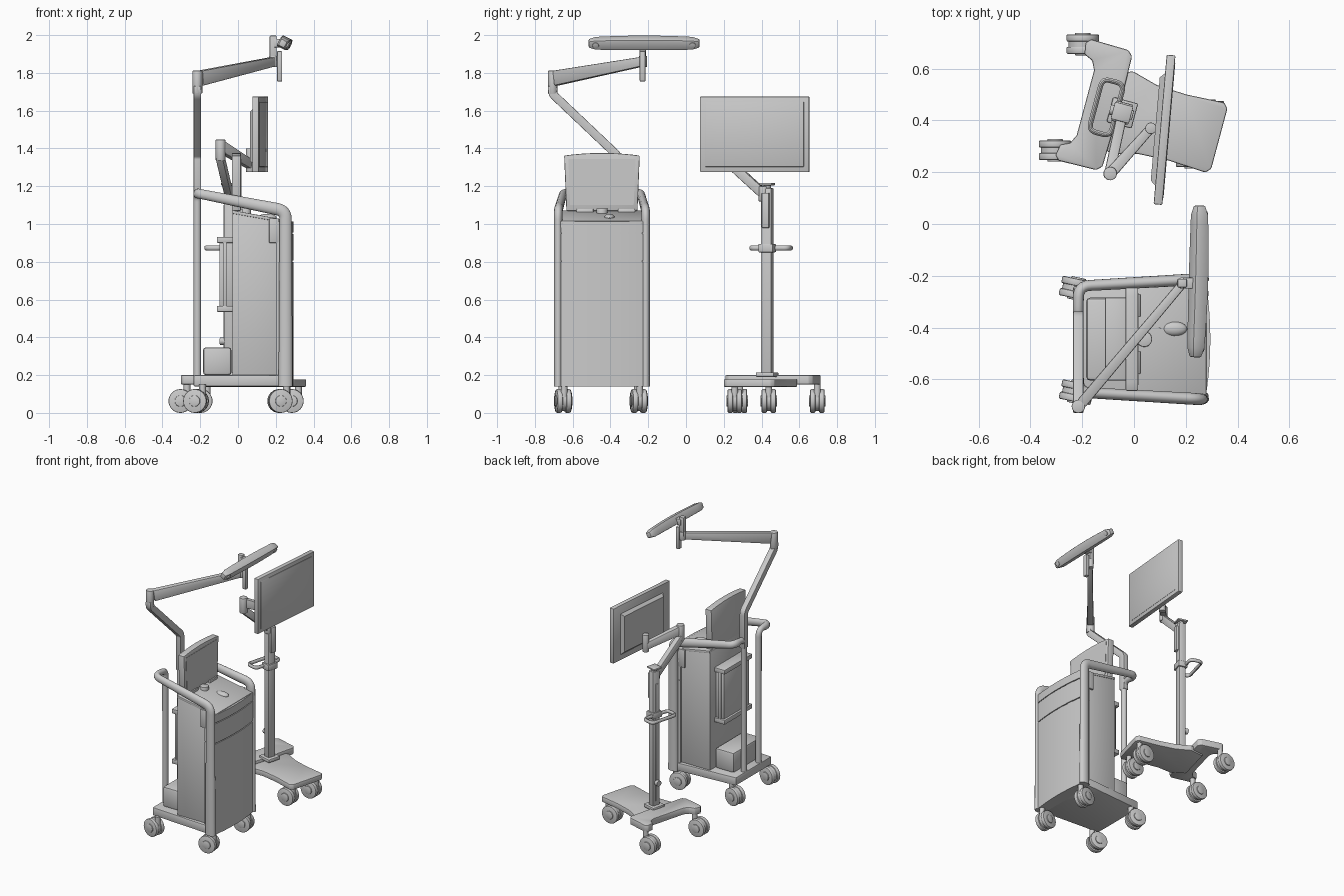
import bpy, bmesh, math
from mathutils import Vector as V, Matrix as M

if "Cube" in bpy.data.objects:
    bpy.data.objects.remove(bpy.data.objects["Cube"])

def finish(name, bm, bevel=0, mat=None):
    bmesh.ops.recalc_face_normals(bm, faces=bm.faces)
    if bevel:
        edges = [e for e in bm.edges if len(e.link_faces) == 2 and e.calc_face_angle() > 0.6]
        bmesh.ops.bevel(bm, geom=edges, offset=bevel, segments=2, affect='EDGES', profile=0.5)
    if mat:
        bm.transform(mat)
    me = bpy.data.meshes.new(name)
    bm.to_mesh(me)
    bm.free()
    ob = bpy.data.objects.new(name, me)
    bpy.context.collection.objects.link(ob)
    bpy.ops.object.select_all(action='DESELECT')
    ob.select_set(True)
    bpy.context.view_layer.objects.active = ob
    bpy.ops.object.shade_smooth_by_angle(angle=math.radians(35))
    return ob

def box(name, lo, hi, bevel=0.004, mat=None):
    bm = bmesh.new()
    bmesh.ops.create_cube(bm, size=1)
    for v in bm.verts:
        v.co = V([lo[i] + (v.co[i] + 0.5) * (hi[i] - lo[i]) for i in range(3)])
    return finish(name, bm, bevel, mat)

def prism(name, pts, lo, hi, axis='z', bevel=0, mat=None):
    put = {'z': lambda a, b, c: (a, b, c), 'y': lambda a, b, c: (a, c, b), 'x': lambda a, b, c: (c, a, b)}[axis]
    bm = bmesh.new()
    r = [[bm.verts.new(put(a, b, c)) for a, b in pts] for c in (lo, hi)]
    bm.faces.new(r[0])
    bm.faces.new(r[1])
    n = len(pts)
    for i in range(n):
        j = (i + 1) % n
        bm.faces.new((r[0][i], r[0][j], r[1][j], r[1][i]))
    return finish(name, bm, bevel, mat)

def cyl(name, p0, p1, r, sides=24, bevel=0, mat=None):
    p0, p1 = V(p0), V(p1)
    d = p1 - p0
    bm = bmesh.new()
    bmesh.ops.create_cone(bm, cap_ends=True, segments=sides, radius1=r, radius2=r, depth=d.length,
                          matrix=M.Translation((p0 + p1) / 2) @ d.to_track_quat('Z', 'Y').to_matrix().to_4x4())
    return finish(name, bm, bevel, mat)

def fillet(pts, sizes, r, closed=False):
    """Round the corners of a path; sizes ride along."""
    P, S, n = [], [], len(pts)
    for i in range(n):
        p, s = V(pts[i]), sizes[i]
        if not closed and i in (0, n - 1):
            P.append(p); S.append(s); continue
        a, b = V(pts[i - 1]) - p, V(pts[(i + 1) % n]) - p
        a, b = p + a.normalized() * r, p + b.normalized() * r
        for k in range(7):
            t = k / 6
            P.append(a * (1 - t) ** 2 + p * 2 * t * (1 - t) + b * t * t); S.append(s)
    return P, S

def sweep(name, P, S, side, n=16, closed=False, bevel=0, mat=None):
    """Sweep an ellipse (or a rectangle when n is 4); S holds the size along and across 'side'."""
    P = [V(p) for p in P]
    bm, rings, a, m = bmesh.new(), [], V(side), len(P)
    ang = [2 * math.pi * (k + 0.5) / n for k in range(n)]
    f = math.sqrt(2) if n == 4 else 1
    for i, p in enumerate(P):
        nxt = P[(i + 1) % m] if closed else P[min(i + 1, m - 1)]
        prv = P[i - 1] if closed else P[max(i - 1, 0)]
        t = (nxt - prv).normalized()
        a = (a - t * a.dot(t)).normalized()
        b = t.cross(a)
        w, h = S[i][0] / 2 * f, S[i][1] / 2 * f
        rings.append([bm.verts.new(p + a * w * math.cos(q) + b * h * math.sin(q)) for q in ang])
    for i in range(m if closed else m - 1):
        r, q = rings[i], rings[(i + 1) % m]
        for k in range(n):
            j = (k + 1) % n
            bm.faces.new((r[k], r[j], q[j], q[k]))
    if not closed:
        bm.faces.new(rings[0])
        bm.faces.new(rings[-1])
    return finish(name, bm, bevel, mat)

def caster(name, x, y, yaw=0, top=0.15):
    mat = M.Translation((x, y, 0)) @ M.Rotation(math.radians(yaw), 4, 'Z')
    for s in (-1, 1):
        cyl(name + '_wheel', (0, s * 0.010, 0.063), (0, s * 0.038, 0.063), 0.063, 32, 0.006, mat)
    cyl(name + '_hub', (0, -0.044, 0.063), (0, 0.044, 0.063), 0.03, 24, 0.004, mat)
    cyl(name + '_hood', (0, -0.012, 0.066), (0, 0.012, 0.066), 0.055, 32, 0, mat)
    cyl(name + '_stem', (0.035, 0, 0.06), (0.035, 0, top), 0.018, 20, 0, mat)

YC = -0.445   # cart centre line

# ---- cart base and body
prism('cart_base', [(-0.235, YC - 0.205), (0.22, YC - 0.235), (0.22, YC + 0.235), (-0.235, YC + 0.205)],
      0.14, 0.20, bevel=0.008)
prism('cart_body', [(-0.03, 0.2), (0.235, 0.2), (0.235, 1.02), (-0.03, 1.07)], YC - 0.212, YC + 0.212, 'y', 0.005)

def bow(half, x_back, x_side, x_mid):
    arc = [(x_side + (x_mid - x_side) * (1 - (k / 6) ** 2), YC + half * k / 6) for k in range(-6, 7)]
    return [(x_back, YC - half)] + arc + [(x_back, YC + half)]
for nm, z0, z1 in (('front_panel', 0.14, 0.80), ('front_drawer', 0.806, 0.948), ('front_top_strip', 0.954, 1.012)):
    prism(nm, bow(0.225, 0.2, 0.277, 0.295), z0, z1)
prism('front_panel_core', bow(0.22, 0.2, 0.27, 0.288), 0.16, 1.0)
prism('cart_deck', [(-0.03, 1.055), (0.28, 1.0), (0.28, 1.016), (-0.03, 1.073)], YC - 0.215, YC + 0.215, 'y', 0.003)

# ---- side rails: front column, sloping handle, inward corner, rear post
for s in (-1, 1):
    pts = [(0.252, YC + s * 0.232, 0.14), (0.252, YC + s * 0.232, 1.07), (-0.215, YC + s * 0.205, 1.162),
           (-0.215, YC + s * 0.085, 1.162), (-0.215, YC + s * 0.085, 0.19)]
    P, S = fillet(pts, [(0.076, 0.046), (0.066, 0.046), (0.052, 0.042), (0.042, 0.04), (0.04, 0.04)], 0.045)
    sweep('side_rail', P, S, (1, 0, 0))
    box('side_latch', (0.165, YC + s * 0.218 - 0.008, 0.90), (0.215, YC + s * 0.218 + 0.008, 1.03))

# ---- rear boxes
box('rear_unit', (-0.098, -0.59, 0.565), (-0.028, -0.30, 0.905))
for z in (0.535, 0.90):
    box('rear_unit_bracket', (-0.112, -0.605, z), (-0.028, -0.285, z + 0.032))
for y in (-0.597, -0.293):
    box('rear_unit_bar', (-0.08, y - 0.006, 0.55), (-0.06, y + 0.006, 0.92), 0.002)
box('transformer_box', (-0.185, -0.605, 0.2), (-0.035, -0.285, 0.347), 0.015)

# ---- tilted screen on deck, stalk, mouse
arch = [(YC + 0.2 * k / 6, 1.362 + 0.014 * (1 - (k / 6) ** 2)) for k in range(6, -7, -1)]
prism('cart_screen', [(YC - 0.188, 1.07), (YC + 0.188, 1.07)] + arch, -0.032, 0.016, 'x', 0.005)
prism('cart_screen_glass', [(YC - 0.168, 1.10), (YC + 0.168, 1.10), (YC + 0.178, 1.345), (YC - 0.178, 1.345)],
      0.01, 0.018, 'x')
cyl('screen_stalk', (0.04, YC, 1.02), (0.04, YC, 1.082), 0.03, 24, 0.004)
for y in (YC - 0.09, YC + 0.13):
    box('screen_foot', (-0.02, y - 0.045, 1.03), (0.025, y + 0.045, 1.08))
bm = bmesh.new()
bmesh.ops.create_uvsphere(bm, u_segments=20, v_segments=12, radius=1)
finish('mouse', bm, 0, M.Translation((0.155, -0.405, 1.034)) @ M.Diagonal((0.05, 0.028, 0.02, 1)))
P, S = fillet([(0.105, -0.405, 1.046), (0.06, -0.39, 1.053), (0.03, -0.33, 1.058)], [(0.006, 0.006)] * 3, 0.02)
sweep('mouse_cable', P, S, (0, 0, 1), 8)

# ---- overhead arm and sensor bar
P, S = fillet([(-0.215, -0.36, 1.10), (-0.215, -0.36, 1.36), (-0.215, -0.708, 1.69), (-0.215, -0.708, 1.73)],
              [(0.04, 0.045)] * 4, 0.02)
sweep('arm_pole', P, S, (1, 0, 0), 4, bevel=0.004)
cyl('arm_elbow', (-0.215, -0.705, 1.69), (-0.215, -0.705, 1.812), 0.026, 24, 0.004)
sweep('overhead_arm', [(-0.2, -0.69, 1.772), (0.19, -0.228, 1.86)], [(0.08, 0.042), (0.05, 0.034)], (0, 0, 1), 4, bevel=0.006)
cyl('arm_tip', (0.187, -0.228, 1.83), (0.187, -0.228, 1.89), 0.022, 24, 0.003)
box('sensor_handle', (0.207, -0.245, 1.755), (0.234, -0.215, 1.915))
box('sensor_post', (0.168, -0.245, 1.86), (0.204, -0.212, 1.997))
box('sensor_mount', (0.19, -0.25, 1.935), (0.235, -0.207, 1.98))
tilt = M.Rotation(math.radians(27), 4, 'Y')
P, S = [], []
for k in range(-8, 9):
    t = k / 8
    P.append((0.249 + 0.008 * t - 0.004 * t * t, -0.222 + 0.293 * t, 1.959 - 0.003 * t * t))
    q = 1 - 0.15 * t * t - (0.25 if abs(k) == 8 else 0)
    S.append((0.058 * q, 0.062 * q))
sweep('sensor_bar', P, S, tilt @ V((1, 0, 0)), 4, bevel=0.006)
n = tilt @ V((1, 0, 0))
for k in (1, 15):
    cyl('sensor_lens', P[k], V(P[k]) + n * 0.03, 0.017, 24, 0.002)

# ---- cart casters
for x in (-0.222, 0.222):
    for y in (-0.65, -0.25):
        caster('cart_caster', x, y, -12 if x < 0 else 8)

# ---- monitor stand, built in its own turned frame
ST = M.Translation((-0.045, 0.43, 0)) @ M.Rotation(math.radians(-15), 4, 'Z')
half = [(-0.148, 0.13), (-0.165, 0.165), (-0.20, 0.18), (-0.208, 0.225), (-0.19, 0.243), (-0.04, 0.24), (-0.02, 0.22), (-0.015, 0.0)]
outline = half + [(u, -v) for u, v in reversed(half[:-1])]
prism('stand_rear_plate', outline, 0.15, 0.2, bevel=0.006, mat=ST)
half = [(-0.10, 0.13), (0.0, 0.165), (0.1, 0.138), (0.22, 0.132), (0.37, 0.14), (0.388, 0.12)]
prism('stand_front_plate', half + [(u, -v) for u, v in reversed(half)], 0.138, 0.178, bevel=0.006, mat=ST)
box('stand_post_foot', (-0.05, -0.05, 0.19), (0.05, 0.05, 0.215), 0.006, ST)
box('stand_post', (-0.025, -0.03, 0.19), (0.025, 0.03, 1.19), 0.007, ST)
box('stand_post_channel', (-0.03, -0.012, 0.25), (-0.02, 0.012, 1.1), 0.002, ST)
box('stand_clamp', (0.015, -0.02, 0.98), (0.042, 0.02, 1.165), 0.004, ST)
box('stand_cap', (-0.038, -0.034, 1.205), (0.035, 0.034, 1.217), 0.003, ST)
cyl('stand_cap_neck', (0, 0, 1.18), (0, 0, 1.21), 0.02, mat=ST)
cyl('stand_knob', (-0.05, 0, 0.38), (-0.02, 0, 0.38), 0.02, mat=ST)
ring = [(-0.108, -0.1, 0.873), (-0.022, -0.1, 0.873), (-0.022, 0.108, 0.873), (-0.108, 0.108, 0.873)]
P, S = fillet(ring, [(0.026, 0.02)] * 4, 0.03, True)
sweep('stand_handle', P, S, (0, 0, 1), 12, True, mat=ST)
box('stand_handle_collar', (-0.034, -0.04, 0.85), (0.034, 0.04, 0.895), 0.005, ST)
for x, y in ((-0.198, 0.695), (-0.305, 0.285), (0.285, 0.438), (0.225, 0.258)):
    caster('stand_caster', x, y, 0, 0.16)

# ---- monitor arm
cyl('monitor_arm_base', (-0.045, 0.41, 1.12), (-0.045, 0.41, 1.2), 0.026, 24, 0.003)
sweep('monitor_lower_arm', [(-0.045, 0.425, 1.145), (-0.096, 0.19, 1.36)], [(0.05, 0.04)] * 2, (0, 0, 1), 4, bevel=0.006)
cyl('monitor_arm_elbow', (-0.092, 0.195, 1.335), (-0.092, 0.195, 1.447), 0.026, 24, 0.004)
sweep('monitor_upper_arm', [(-0.09, 0.197, 1.41), (0.065, 0.37, 1.315)], [(0.062, 0.044), (0.05, 0.036)], (0, 0, 1), 4, bevel=0.006)
cyl('monitor_swivel', (0.065, 0.37, 1.275), (0.065, 0.37, 1.40), 0.022, 24, 0.003)

# ---- monitor
MO = M.Translation((0.118, 0.364, 1.475)) @ M.Rotation(math.radians(-5), 4, 'Z')
box('monitor_case', (-0.017, -0.29, -0.2), (0.017, 0.29, 0.2), 0.005, MO)
box('monitor_glass', (0.01, -0.262, -0.172), (0.019, 0.262, 0.172), 0.001, MO)
sweep('monitor_back_bulge', [(-0.015, 0, -0.01), (-0.036, 0, -0.01)], [(0.44, 0.30), (0.40, 0.26)], (0, 1, 0), 4, mat=MO)
